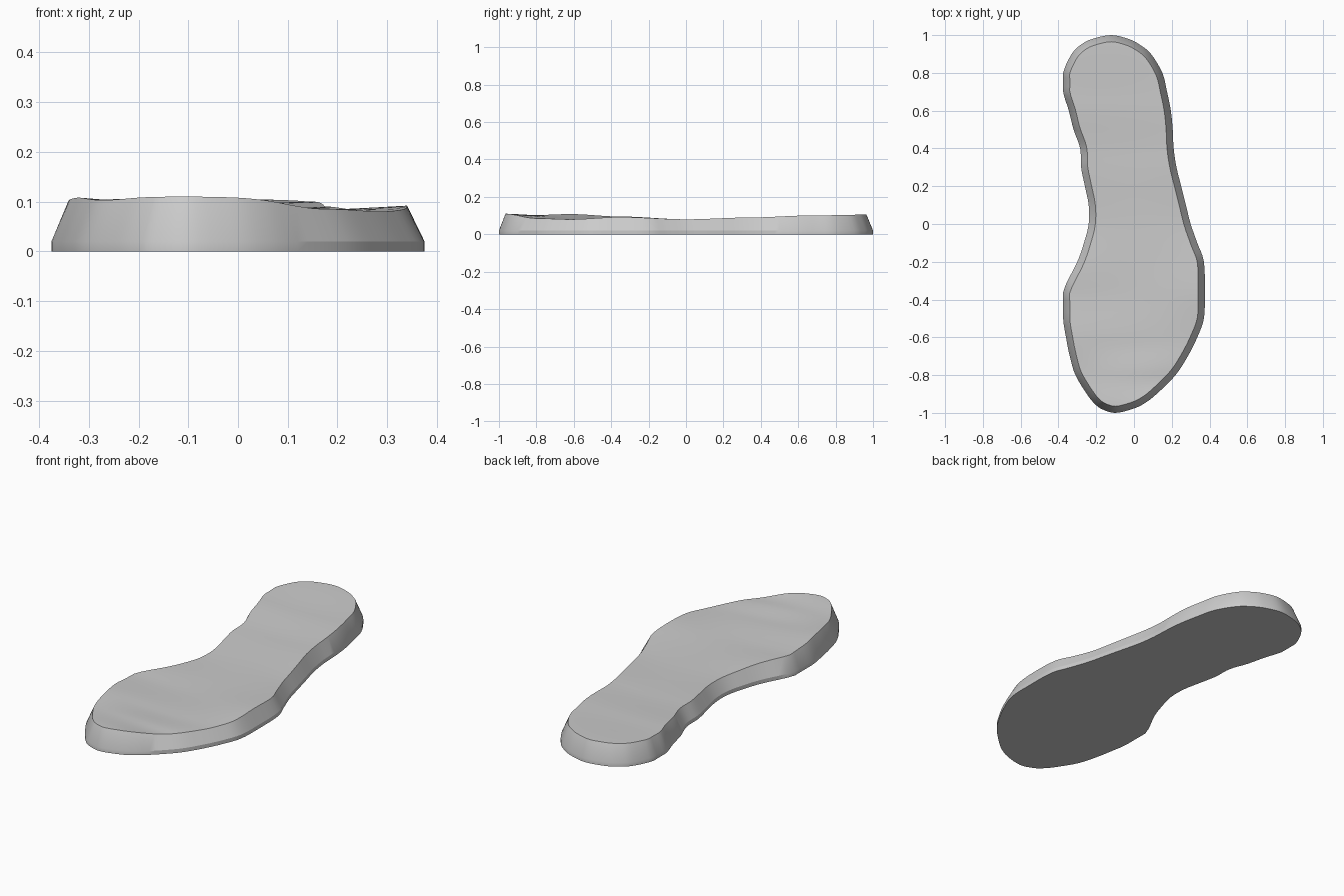
import bpy, bmesh, math
from mathutils import Vector

cube = bpy.data.objects.get("Cube")
if cube:
    bpy.data.objects.remove(cube)

# Outline from heel to toe: y, right-hand x, left-hand x
HEEL, TOE = (-0.12, 1.0), (-0.1, -1.0)
ROWS = [(.98, -.22, -.03), (.95, -.28, .03), (.9, -.33, .09), (.8, -.375, .15),
        (.7, -.375, .175), (.6, -.345, .195), (.5, -.32, .205), (.4, -.285, .21),
        (.3, -.28, .225), (.2, -.26, .25), (.1, -.24, .275), (0, -.24, .3),
        (-.1, -.265, .335), (-.2, -.3, .37), (-.36, -.375, .375), (-.5, -.375, .37),
        (-.6, -.36, .335), (-.7, -.34, .285), (-.8, -.31, .22), (-.9, -.25, .12),
        (-.95, -.21, .055), (-.98, -.17, -.01)]
# Upper surface: y, then height at one edge, the middle and the other edge
HEIGHTS = [(-.97, .11, .11, .11), (-.8, .103, .098, .085), (-.62, .108, .087, .08),
           (-.35, .095, .08, .092), (0, .08, .078, .08), (.35, .088, .085, .09),
           (.65, .1, .096, .1), (.97, .105, .105, .105)]
STEPS, COLUMNS = 4, 16
LIP, INSET = 0.02, 0.035


def height(y, u):
    """Height of the upper surface at y, with u from 0 to 1 across it."""
    y = max(HEIGHTS[0][0], min(HEIGHTS[-1][0], y))
    for a, b in zip(HEIGHTS, HEIGHTS[1:]):
        if y <= b[0]:
            t = (y - a[0]) / (b[0] - a[0])
            t = t * t * (3 - 2 * t)
            one, mid, two = (p + (q - p) * t for p, q in zip(a[1:], b[1:]))
            bend = mid - (one + two) / 2
            return one + (two - one) * u + bend * math.sin(math.pi * u)


def smooth_loop(points):
    """Closed spline through the points."""
    result, n = [], len(points)
    for i in range(n):
        a, b, c, d = (points[(i + k) % n] for k in (-1, 0, 1, 2))
        for s in range(STEPS):
            t = s / STEPS
            p = (b * 2 + (c - a) * t + (a * 2 - b * 5 + c * 4 - d) * t ** 2
                 + (b * 3 - a - c * 3 + d) * t ** 3) / 2
            result.append(Vector((max(-.375, min(.375, p.x)), max(-1, min(1, p.y)))))
    return result


# Outline loop and its inset copy
loop = [Vector(HEEL)] + [Vector((l, y)) for y, l, r in ROWS]
loop += [Vector(TOE)] + [Vector((r, y)) for y, l, r in reversed(ROWS)]
outline = smooth_loop(loop)
count = len(outline)
half = count // 2
inner = []
for i, p in enumerate(outline):
    along = (outline[(i + 2) % count] - outline[i - 2]).normalized()
    inner.append(p + Vector((-along.y, along.x)) * INSET)

bm = bmesh.new()
bottom = [bm.verts.new((p.x, p.y, 0)) for p in outline]
lip = [bm.verts.new((p.x, p.y, LIP)) for p in outline]

# Contoured upper surface, row by row between the two edges
rim = [None] * count
for tip in (0, half):
    p = inner[tip]
    rim[tip] = bm.verts.new((p.x, p.y, height(p.y, 0.5)))
grid = [[rim[0]] * (COLUMNS + 1)]
for i in range(1, half):
    a, b = inner[i], inner[count - i]
    row = []
    for c in range(COLUMNS + 1):
        u = c / COLUMNS
        p = a.lerp(b, u)
        row.append(bm.verts.new((p.x, p.y, height(p.y, u))))
    rim[i], rim[count - i] = row[0], row[-1]
    grid.append(row)
grid.append([rim[half]] * (COLUMNS + 1))
for r, s in zip(grid, grid[1:]):
    for c in range(COLUMNS):
        corners = list(dict.fromkeys((r[c], s[c], s[c + 1], r[c + 1])))
        bm.faces.new(corners)

# Upright lip, sloping wall and flat underside
for low, high in ((bottom, lip), (lip, rim)):
    for i in range(count):
        j = (i + 1) % count
        bm.faces.new((low[i], low[j], high[j], high[i]))
bm.faces.new(bottom)
bmesh.ops.recalc_face_normals(bm, faces=bm.faces)

mesh = bpy.data.meshes.new("shoe_sole")
bm.to_mesh(mesh)
bm.free()
sole = bpy.data.objects.new("shoe_sole", mesh)
bpy.context.collection.objects.link(sole)

# Plain grey material
grey = bpy.data.materials.new("plain grey")
grey.use_nodes = True
colour = (0.6, 0.6, 0.6, 1)
grey.diffuse_color = colour
grey.node_tree.nodes["Principled BSDF"].inputs["Base Color"].default_value = colour
mesh.materials.append(grey)

bpy.context.view_layer.objects.active = sole
sole.select_set(True)
bpy.ops.object.shade_smooth_by_angle(angle=math.radians(25))
